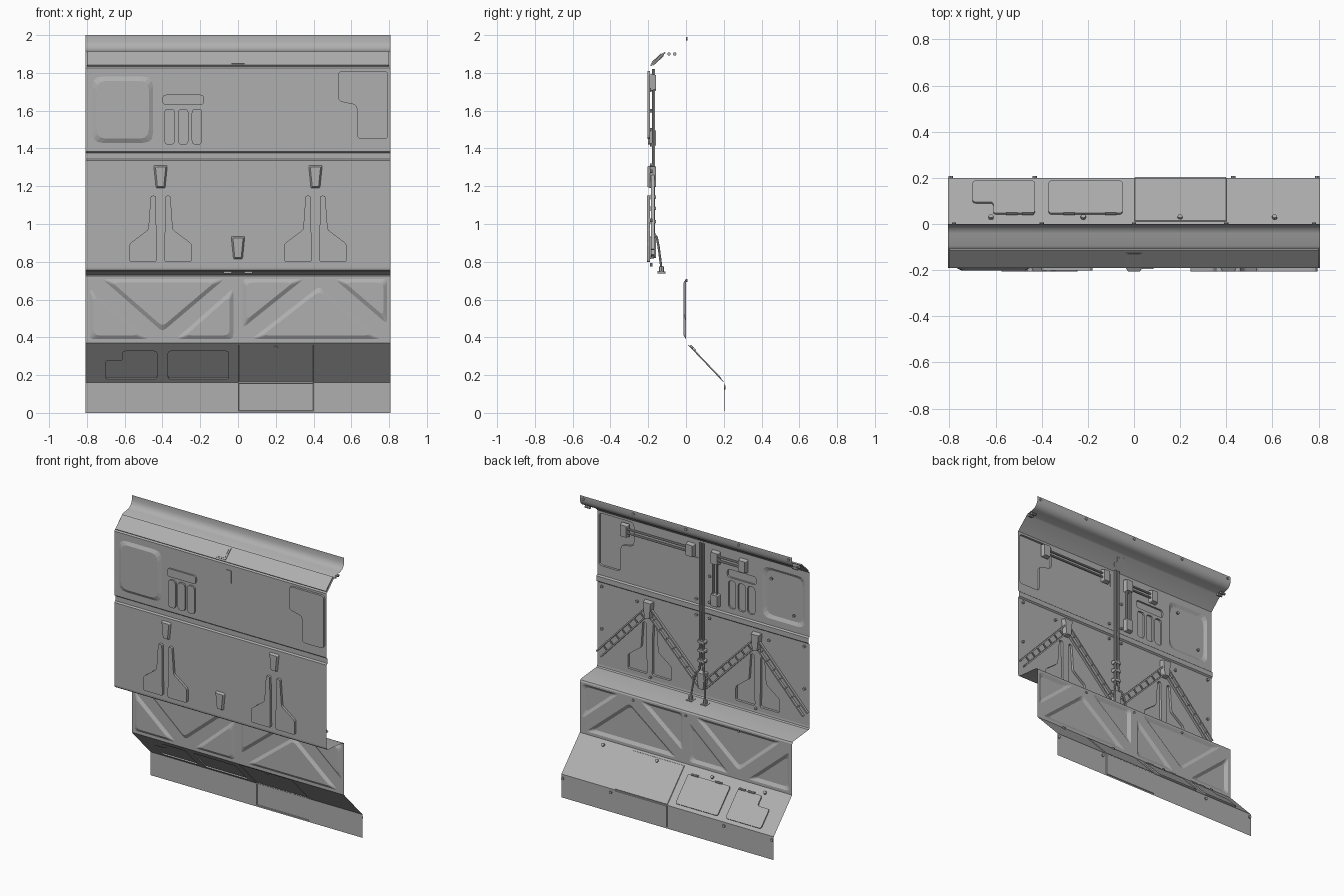
import bpy, bmesh, math
from mathutils import Vector, Matrix

if "Cube" in bpy.data.objects:
    bpy.data.objects.remove(bpy.data.objects["Cube"])

W = 0.807
WALL = -0.19
GREY = bpy.data.materials.new("dark_grey")
GREY.diffuse_color = (.43, .43, .43, 1)
GREY.use_nodes = True
GREY.node_tree.nodes["Principled BSDF"].inputs["Base Color"].default_value = GREY.diffuse_color


def finish(bm, name, smooth=False):
    me = bpy.data.meshes.new(name)
    bm.to_mesh(me)
    bm.free()
    me.materials.append(GREY)
    ob = bpy.data.objects.new(name, me)
    bpy.context.collection.objects.link(ob)
    if smooth:
        bpy.context.view_layer.objects.active = ob
        ob.select_set(True)
        bpy.ops.object.shade_smooth_by_angle(angle=math.radians(35))
        ob.select_set(False)
    return ob


def rounded(poly, r, inset=0.0, seg=3):
    """Offset a 2D polygon inwards and round its corners."""
    P = [Vector(p) for p in poly]
    n = len(P)
    if sum(P[i].x * P[(i + 1) % n].y - P[(i + 1) % n].x * P[i].y for i in range(n)) < 0:
        P.reverse()
    Q = []
    for i in range(n):
        a = (P[i] - P[i - 1]).normalized()
        b = (P[(i + 1) % n] - P[i]).normalized()
        na, nb = Vector((-a.y, a.x)), Vector((-b.y, b.x))
        Q.append(P[i] + (na + nb) * inset / (1 + na.dot(nb)))
    out = []
    for i in range(n):
        p, a, b = Q[i], Q[i - 1], Q[(i + 1) % n]
        ra = min(r, 0.4 * (a - p).length, 0.4 * (b - p).length)
        s, e = p + (a - p).normalized() * ra, p + (b - p).normalized() * ra
        for k in range(seg + 1):
            t = k / seg
            out.append(s * (1 - t) ** 2 + p * 2 * t * (1 - t) + e * t * t)
    return out


def rect(x0, z0, x1, z1):
    return [(x0, z0), (x1, z0), (x1, z1), (x0, z1)]


def sheet(name, O, V, v0, v1, stamps):
    """Flat sheet with pressed shapes: (polygon, corner radius, bevel, height)."""
    O, U, V = Vector(O), Vector((1, 0, 0)), Vector(V).normalized()
    N = U.cross(V)
    bm = bmesh.new()

    def loop(pts, h=0.0):
        return [bm.verts.new(O + U * p[0] + V * p[1] + N * h) for p in pts]

    def ring(vs):
        return [bm.edges.new((vs[i - 1], vs[i])) for i in range(len(vs))]
    edges = ring(loop(rect(-W, v0, W, v1)))
    shapes = []
    for poly, r, bev, h in stamps:
        base = loop(rounded(poly, r))
        edges += ring(base)
        shapes.append((base, loop(rounded(poly, r, bev), h)))
    bmesh.ops.triangle_fill(bm, edges=edges, use_beauty=True, normal=N)
    for base, cap in shapes:
        for i in range(len(base)):
            bm.faces.new((base[i - 1], base[i], cap[i], cap[i - 1]))
        bm.faces.new(cap)
    return finish(bm, name)


def strip(name, prof):
    bm = bmesh.new()
    L = [[bm.verts.new((x, y, z)) for y, z in prof] for x in (-W, W)]
    for i in range(len(prof) - 1):
        bm.faces.new((L[0][i], L[1][i], L[1][i + 1], L[0][i + 1]))
    return finish(bm, name, True)


def beam(bm, a, b, w, d):
    a, b = Vector(a), Vector(b)
    z = (b - a).normalized()
    y = Vector((0, 1, 0)) if abs(z.y) < 0.9 else Vector((0, 0, 1))
    x = y.cross(z).normalized()
    y = z.cross(x)
    M = Matrix.Translation((a + b) / 2) @ Matrix((x, y, z)).transposed().to_4x4()
    bmesh.ops.create_cube(bm, size=1, matrix=M @ Matrix.Diagonal((w, d, (b - a).length, 1)))


def rod(bm, a, b, r, n=8):
    a, b = Vector(a), Vector(b)
    M = Matrix.Translation((a + b) / 2) @ (b - a).to_track_quat('Z', 'Y').to_matrix().to_4x4()
    bmesh.ops.create_cone(bm, cap_ends=True, segments=n, radius1=r, radius2=r,
                          depth=(b - a).length, matrix=M)


def block(bm, poly, y0, y1, bev=0.004, r=0.006):
    """Rounded block in the xz plane, tapered towards y1."""
    A = [bm.verts.new((p[0], y0, p[1])) for p in rounded(poly, r)]
    B = [bm.verts.new((p[0], y1, p[1])) for p in rounded(poly, r, bev)]
    fs = [bm.faces.new((A[i - 1], A[i], B[i], B[i - 1])) for i in range(len(A))]
    fs += [bm.faces.new(A), bm.faces.new(B)]
    bmesh.ops.recalc_face_normals(bm, faces=fs)


# Upper wall: rounded square, notched cover, small plate, vent slots
up = [(rect(-.77, 1.43, -.45, 1.78), .05, .022, .012),
      ([(.53, 1.81), (.795, 1.81), (.795, 1.45), (.63, 1.45), (.63, 1.63), (.53, 1.65)], .025, 0, .015),
      (rect(.035, 1.70, .085, 1.79), .01, 0, .005),
      (rect(-.40, 1.63, -.18, 1.685), .025, 0, .012)]
up += [(rect(x, 1.42, x + .055, 1.61), .025, 0, .012) for x in (-.39, -.3175, -.245)]
sheet("upper_wall", (0, WALL, 0), (0, 0, 1), 1.385, 1.825, up)

# Lower wall: mirrored pairs of stepped pressings
half = [(.02, .80), (.165, .80), (.165, .895), (.065, .97), (.052, 1.15), (.025, 1.15)]
low = [([(c + s * x, z) for x, z in half], .012, 0, .017) for c in (-.41, .41) for s in (-1, 1)]
sheet("lower_wall", (0, WALL, 0), (0, 0, 1), .77, 1.335, low)

# Kick panel with diagonal ribs left between triangular pressings
tri = [[(-.785, .66), (-.785, .39), (-.47, .39)], [(-.72, .71), (-.07, .71), (-.40, .43)],
       [(-.025, .66), (-.025, .39), (-.33, .39)], [(.025, .71), (.025, .45), (.35, .71)],
       [(.07, .39), (.76, .39), (.43, .67)], [(.51, .71), (.79, .71), (.79, .47)]]
sheet("kick_panel", (0, 0, 0), (0, 0, 1), .37, .72, [(t, .025, .021, .013) for t in tri])

# Sloped foot panel with two hatches, a large cover and lower skirt
SL = Vector((0, .2, -.21)).normalized()
hatch = [(-.70, .13), (-.61, .13), (-.61, .06), (-.43, .06), (-.43, .265), (-.70, .265)]
sheet("sloped_panel", (0, 0, .37), SL, 0, .29,
      [(hatch, .015, 0, .008), (rect(-.37, .06, -.05, .265), .015, 0, .008),
       (rect(.002, .015, .4, .287), .002, .002, .004)])
sheet("skirt", (0, .2, .16), (0, 0, -1), 0, .16, [(rect(.002, .003, .4, .15), .002, .002, .004)])

# Horizontal profiles joining the sheets
strip("mid_groove", [(WALL, 1.335), (-.18, 1.343), (-.18, 1.377), (WALL, 1.385)])
strip("ledge", [(WALL, .77), (-.188, .757), (-.18, .75), (-.02, .735), (-.005, .73), (0, .72)])
strip("top_rail", [(WALL, 1.825), (-.184, 1.832), (-.105, 1.905), (-.095, 1.912), (-.04, 1.92),
                   (-.02, 1.93), (-.008, 1.945), (0, 1.965), (0, 2.0)])

# Sloping plate and catch on the top rail
bm = bmesh.new()
beam(bm, (0, -.187, 1.838), (0, -.11, 1.909), 1.6, .008)
finish(bm, "top_plate")
bm = bmesh.new()
beam(bm, (0, -.180, 1.845), (0, -.12, 1.900), .07, .016)
beam(bm, (0, -.174, 1.851), (0, -.126, 1.895), .05, .020)
finish(bm, "top_catch")
bm = bmesh.new()
for s in (-1, 1):
    for y in (-.09, -.06):
        rod(bm, (s * .77, y, 1.9), (s * W, y, 1.9), .009)
finish(bm, "rail_end_pins", True)

# Zigzag ladder truss on the back of the wall
bm = bmesh.new()
for s in (-1, 1):
    for a, b in (((s * .785, .85), (s * .41, 1.25)), ((s * .41, 1.25), (s * .01, .84))):
        a, b = Vector((a[0], -.176, a[1])), Vector((b[0], -.176, b[1]))
        d = (b - a).normalized()
        n = Vector((-d.z, 0, d.x)) * .022
        for k in (-1, 1):
            beam(bm, a + n * k, b + n * k, .009, .016)
        for i in range(1, 8):
            p = a.lerp(b, i / 8)
            beam(bm, p - n, p + n, .007, .008)
finish(bm, "truss")

# Tapered node brackets through the wall
for name, x, z in (("left_node", -.41, 1.19), ("right_node", .41, 1.19), ("centre_node", 0, .815)):
    bm = bmesh.new()
    poly = [(x - .024, z), (x + .024, z), (x + .036, z + .12), (x - .036, z + .12)]
    block(bm, poly, WALL, -.205, .008)
    block(bm, poly, WALL, -.158, .006)
    finish(bm, name)

# Vertical conduits with clamps, and cables to the ledge feet
bm = bmesh.new()
for s in (-1, 1):
    rod(bm, (s * .011, -.171, .98), (s * .011, -.171, 1.82), .008)
    pts = [(s * .011, -.171, 1.0), (s * .018, -.168, .945), (s * .03, -.155, .93),
           (s * .042, -.145, .88), (s * .055, -.13, .765)]
    for a, b in zip(pts, pts[1:]):
        rod(bm, a, b, .006)
finish(bm, "conduits", True)
bm = bmesh.new()
for z in (1.0, 1.07, 1.13):
    block(bm, rect(-.03, z, .03, z + .025), -.187, -.16)
for s in (-1, 1):
    block(bm, rect(s * .055 - .022, .738, s * .055 + .022, .75), -.152, -.108, .001)
    rod(bm, (s * .055, -.13, .745), (s * .055, -.13, .775), .014)
finish(bm, "clamps_and_feet")

# Grab rails on the back
bm = bmesh.new()
for x, z in ((.59, 1.75), (.09, 1.75), (-.10, 1.745), (-.10, 1.455), (-.31, 1.745)):
    block(bm, rect(x - .03, z - .045, x + .03, z + .045), -.187, -.158, .006)
finish(bm, "grab_rail_mounts")
bm = bmesh.new()
for o in (-.014, .014):
    rod(bm, (.59, -.174, 1.75 + o), (.09, -.174, 1.75 + o), .007)
    rod(bm, (-.10 + o, -.174, 1.745), (-.10 + o, -.174, 1.455), .007)
    rod(bm, (-.10, -.174, 1.745 + o), (-.31, -.174, 1.745 + o), .007)
finish(bm, "grab_rails", True)

# Bolts along the sheets, and hatch hinges
bm = bmesh.new()
for x in (-.78, -.4, 0, .4, .78):
    rod(bm, (x, .0005, 1.98), (x, .007, 1.98), .009)
for x in (-.795, -.43, .43, .795):
    rod(bm, (x, .2005, .135), (x, .209, .135), .010)
for x in (-.4, 0, .4):
    rod(bm, (x, .0005, .70), (x, .007, .70), .008)
for x, z in ((-.77, 1.31), (-.05, 1.31), (.05, 1.31), (.77, 1.31), (-.05, 1.42), (.05, 1.42),
             (-.05, 1.6), (-.52, 1.71), (-.69, 1.5), (.77, 1.02), (-.77, 1.02), (.5, 1.28), (-.5, 1.28),
             (-.4, .785), (.4, .785)):
    rod(bm, (x, -.1895, z), (x, -.177, z), .009)
NS = Vector((0, .21, .2)).normalized()
for x in (-.62, -.22, .2, .61):
    p = Vector((x, .025, .344)) + NS * .001
    rod(bm, p, p + NS * .012, .011)
finish(bm, "bolts")
bm = bmesh.new()
for x in (-.53, -.46, -.28, -.10):
    c = Vector((x, 0, .37)) + SL * .058 + NS * .008
    rod(bm, c - Vector((.025, 0, 0)), c + Vector((.025, 0, 0)), .007)
finish(bm, "hatch_hinges", True)
